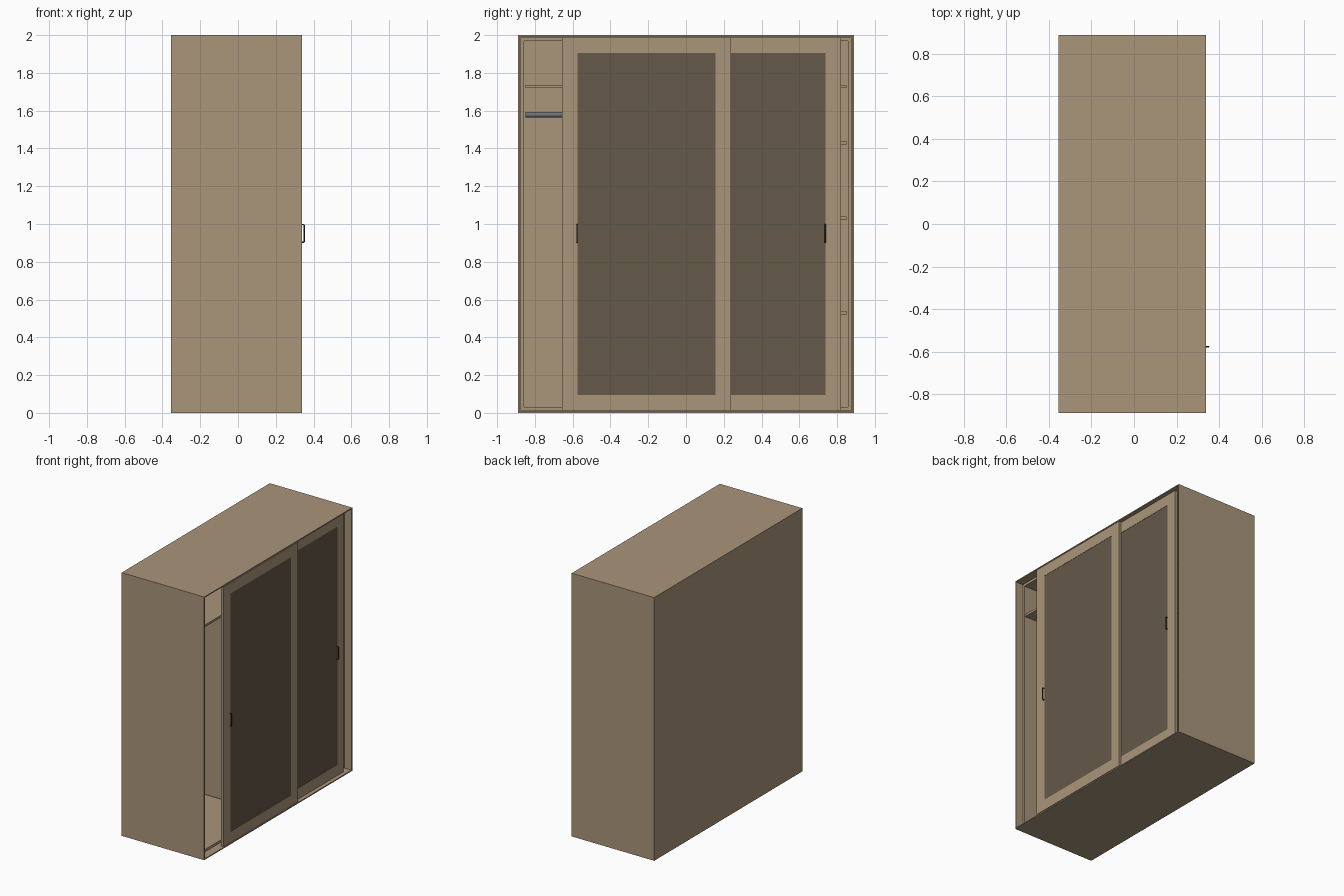
import bpy, bmesh
from mathutils import Vector

if "Cube" in bpy.data.objects:
    bpy.data.objects.remove(bpy.data.objects["Cube"])


def material(name, rgb):
    m = bpy.data.materials.new(name)
    m.diffuse_color = (*rgb, 1)
    m.use_nodes = True
    m.node_tree.nodes["Principled BSDF"].inputs["Base Color"].default_value = m.diffuse_color
    return m


WOOD = material("tan_wood", (0.40, 0.30, 0.195))
GLASS = material("dark_panel", (0.13, 0.10, 0.068))
METAL = material("grey_metal", (0.16, 0.17, 0.19))
BLACK = material("dark_metal", (0.035, 0.03, 0.028))


def finish(bm, name, mats):
    mesh = bpy.data.meshes.new(name)
    bmesh.ops.recalc_face_normals(bm, faces=bm.faces)
    bm.to_mesh(mesh)
    bm.free()
    ob = bpy.data.objects.new(name, mesh)
    bpy.context.collection.objects.link(ob)
    for m in mats:
        mesh.materials.append(m)
    return ob


def box_bm(x0, x1, y0, y1, z0, z1):
    bm = bmesh.new()
    bmesh.ops.create_cube(bm, size=1)
    for v in bm.verts:
        v.co = Vector((x1 if v.co.x > 0 else x0,
                       y1 if v.co.y > 0 else y0,
                       z1 if v.co.z > 0 else z0))
    return bm


def recess(bm, side, border, depth, mat=0):
    """Inset the face on the +x or -x side and sink its middle."""
    bm.normal_update()
    face = next(f for f in bm.faces if f.normal.x * side > 0.9)
    bmesh.ops.inset_region(bm, faces=[face], thickness=border)
    new = bmesh.ops.extrude_face_region(bm, geom=[face])["geom"]
    bmesh.ops.delete(bm, geom=[face], context='FACES_ONLY') if face.is_valid else None
    bmesh.ops.translate(bm, vec=(-side * depth, 0, 0),
                        verts=[g for g in new if isinstance(g, bmesh.types.BMVert)])
    for g in new:
        if isinstance(g, bmesh.types.BMFace):
            g.material_index = mat


def board(name, *dims):
    return finish(box_bm(*dims), name, [WOOD])


def tray(name, border, depth, *dims):
    bm = box_bm(*dims)
    recess(bm, 1, border, depth)
    return finish(bm, name, [WOOD])


def tube(name, pts, radius, mat):
    cu = bpy.data.curves.new(name, 'CURVE')
    cu.dimensions = '3D'
    cu.bevel_depth = radius
    cu.bevel_resolution = 3
    cu.use_fill_caps = True
    sp = cu.splines.new('POLY')
    sp.points.add(len(pts) - 1)
    for p, co in zip(sp.points, pts):
        p.co = (*co, 1)
    sp.use_smooth = True
    cu.materials.append(mat)
    ob = bpy.data.objects.new(name, cu)
    bpy.context.collection.objects.link(ob)
    return ob


# Outer shell and thicker lining, both open toward +x
tray("outer_shell", 0.012, 0.683, -0.355, 0.338, -0.889, 0.889, 0, 2)
tray("inner_lining", 0.026, 0.61, -0.343, 0.28, -0.877, 0.877, 0.012, 1.988)

# Divider, top shelf, right-hand shelves
board("divider", -0.33, 0.279, -0.075, -0.05, 0.038, 1.962)
board("top_shelf_left", -0.33, 0.28, -0.851, -0.075, 1.72, 1.737)
for i, z in enumerate((0.53, 1.03, 1.43, 1.728)):
    board(f"shelf_right_{i + 1}", -0.33, 0.28, -0.05, 0.851, z - 0.0085, z + 0.0085)

# Clothes rail
tube("clothes_rail", [(-0.02, -0.851, 1.579), (-0.02, -0.075, 1.579)], 0.016, METAL)

# Sliding doors with dark inset panels and bow handles
for name, y0, y1, front, hy in (("front_door", -0.656, 0.238, 0.338, -0.577),
                                ("rear_door", -0.07, 0.82, 0.314, 0.737)):
    bm = box_bm(front - 0.021, front, y0, y1, 0.013, 1.987)
    for side in (1, -1):
        recess(bm, side, 0.117, 0.002, 1)
    finish(bm, name, [WOOD, GLASS])
    profile = [(-0.003, 0.903), (0.009, 0.903), (0.013, 0.907),
               (0.013, 0.993), (0.009, 0.997), (-0.003, 0.997)]
    tube(name + "_handle", [(front + dx, hy, z) for dx, z in profile], 0.0035, BLACK)
